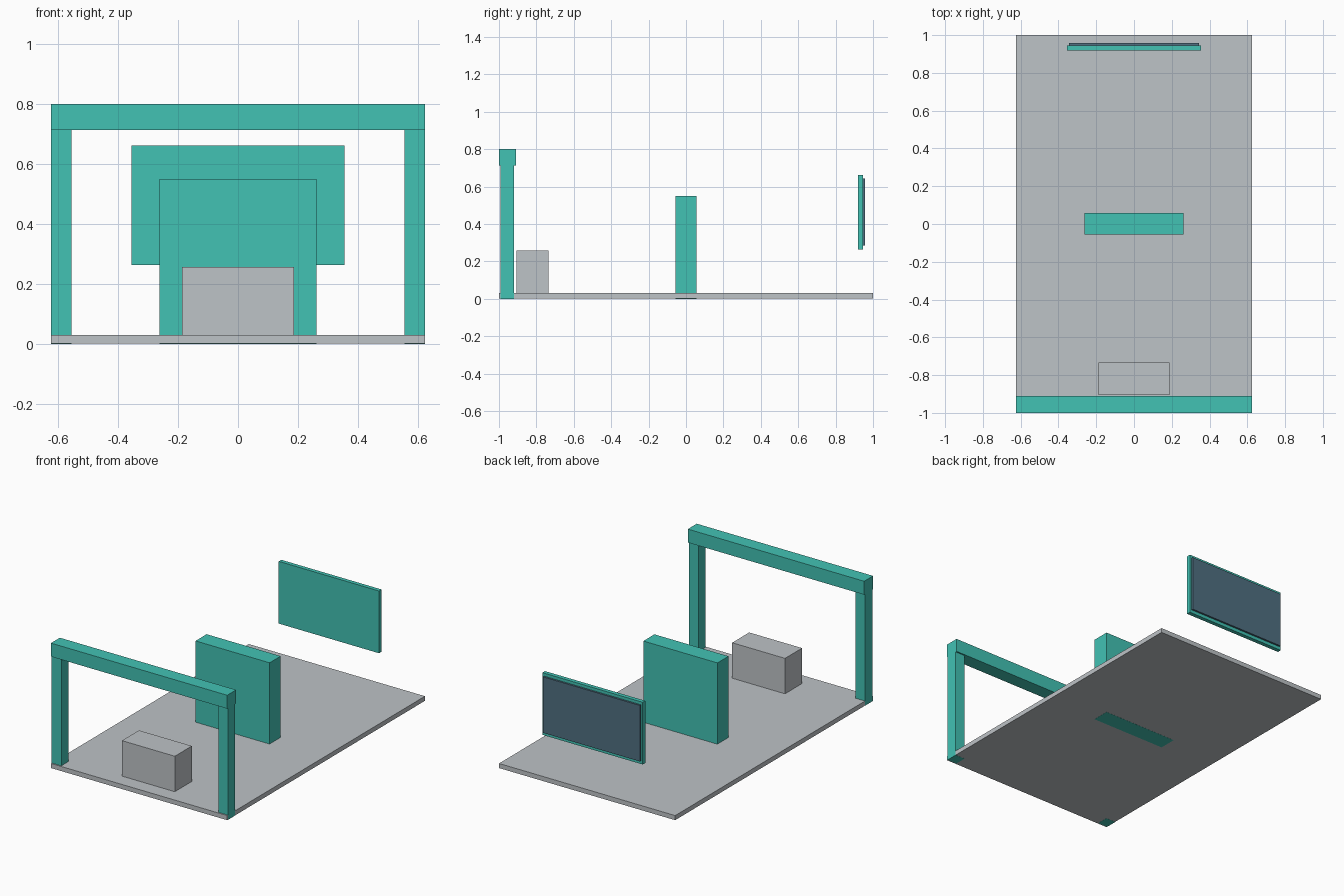
import bpy

if "Cube" in bpy.data.objects:
    bpy.data.objects.remove(bpy.data.objects["Cube"])


def material(name, rgb):
    """Flat material from an 8-bit sRGB colour, stored as linear."""
    lin = [((c / 255 + 0.055) / 1.055) ** 2.4 for c in rgb]
    m = bpy.data.materials.new(name)
    m.diffuse_color = (*lin, 1)
    m.use_nodes = True
    m.node_tree.nodes["Principled BSDF"].inputs["Base Color"].default_value = m.diffuse_color
    return m


teal = material("teal", (66, 194, 180))
grey = material("light grey", (190, 195, 199))
slate = material("slate blue", (80, 111, 129))


def box(name, x, y, z, mat):
    """Axis-aligned box from (min, max) ranges."""
    bpy.ops.mesh.primitive_cube_add(size=1)
    o = bpy.context.object
    o.name = name
    lo, hi = zip(x, y, z)
    for v in o.data.vertices:
        v.co = [h if c > 0 else l for c, l, h in zip(v.co, lo, hi)]
    o.data.materials.append(mat)
    return o


# Floor slab, a hair inside the posts so their outer faces show
box("floor", (-0.6235, 0.6235), (-1, 1), (0.0006, 0.03), grey)

# Entrance arch: two posts and a slightly deeper beam
for side, x in (("left", (-0.624, -0.556)), ("right", (0.556, 0.624))):
    box(side + "_post", x, (-0.993, -0.919), (0, 0.715), teal)
box("arch_beam", (-0.624, 0.624), (-1, -0.91), (0.714, 0.80), teal)

# Counter behind the arch
box("counter", (-0.187, 0.187), (-0.906, -0.734), (0.03, 0.257), grey)

# Central wall, running through the floor
box("central_wall", (-0.262, 0.262), (-0.055, 0.057), (0, 0.55), teal)

# Floating display at the back with its screen facing rearward
box("display_case", (-0.355, 0.355), (0.919, 0.945), (0.264, 0.662), teal)
box("display_screen", (-0.343, 0.343), (0.944, 0.957), (0.285, 0.643), slate)
